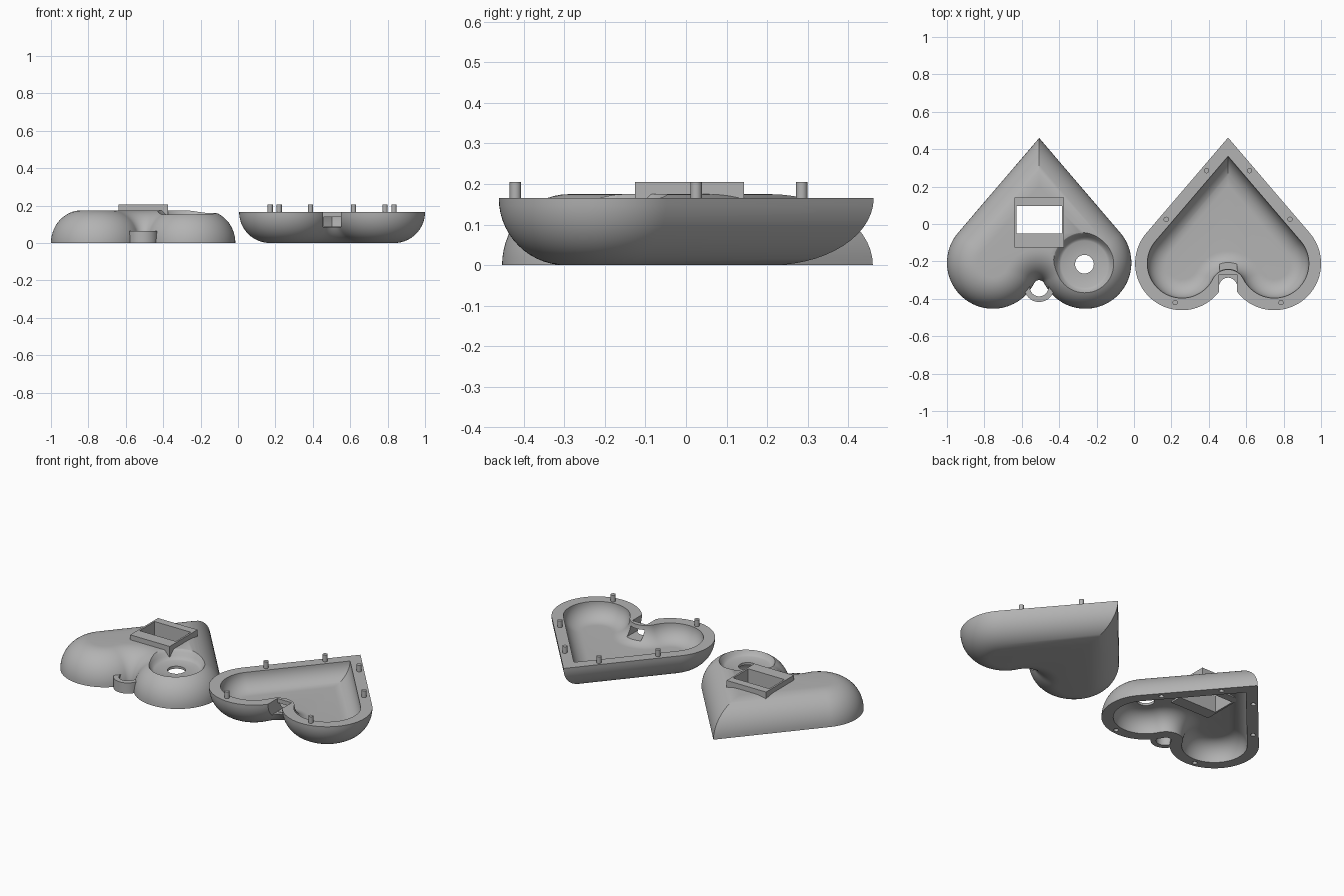
import bpy, bmesh, math
from math import sin, cos, pi, sqrt
from mathutils import Matrix, Vector

if "Cube" in bpy.data.objects:
    bpy.data.objects.remove(bpy.data.objects["Cube"], do_unlink=True)

grey = bpy.data.materials.new("plain_grey")
grey.use_nodes = True
grey.diffuse_color = (0.45, 0.45, 0.45, 1)
grey.node_tree.nodes["Principled BSDF"].inputs["Base Color"].default_value = (0.45, 0.45, 0.45, 1)

TIP, LOBE, R, NOTCH = 0.46, Vector((0.247, -0.207)), 0.246, 0.03
WALL, ROUND = 0.065, 0.165
LEFT_X, RIGHT_X = -0.507, 0.503


def finish(name, bm):
    bmesh.ops.recalc_face_normals(bm, faces=bm.faces)
    mesh = bpy.data.meshes.new(name)
    bm.to_mesh(mesh)
    bm.free()
    ob = bpy.data.objects.new(name, mesh)
    bpy.context.collection.objects.link(ob)
    mesh.materials.append(grey)
    return ob


def box(name, x, y, z):
    bm = bmesh.new()
    size = [b - a for a, b in (x, y, z)]
    mid = [(a + b) / 2 for a, b in (x, y, z)]
    bmesh.ops.create_cube(bm, size=1, matrix=Matrix.Translation(mid) @ Matrix.Diagonal((*size, 1)))
    return finish(name, bm)


def lathe(name, profile, x, y, steps=48, sweep=2 * pi, start=0.0, closed=False):
    """Turn (radius, height) points about a vertical axis at x, y."""
    bm = bmesh.new()
    full = abs(sweep - 2 * pi) < 1e-6
    count = steps if full else steps + 1
    rings = []
    for i in range(count):
        a = start + sweep * i / steps
        rings.append([bm.verts.new((x + r * cos(a), y + r * sin(a), z)) for r, z in profile])
    n = len(profile)
    for i in range(steps):
        a, b = rings[i], rings[(i + 1) % count]
        for j in range(n if closed else n - 1):
            k = (j + 1) % n
            bm.faces.new((a[j], a[k], b[k], b[j]))
    if closed and not full:
        bm.faces.new(rings[0])
        bm.faces.new(rings[-1])
    if not closed:
        bm.faces.new([r[0] for r in rings])
        bm.faces.new([r[-1] for r in rings])
    return finish(name, bm)


def rod(name, x, y, r, z0, z1, steps=20):
    return lathe(name, [(r, z0), (r, z1)], x, y, steps)


def cut(ob, cutter):
    cutter.hide_render = True
    mod = ob.modifiers.new("cut", 'BOOLEAN')
    mod.operation, mod.solver, mod.object = 'DIFFERENCE', 'EXACT', cutter
    bpy.ops.object.select_all(action='DESELECT')
    bpy.context.view_layer.objects.active = ob
    ob.select_set(True)
    bpy.ops.object.modifier_apply(modifier=mod.name)
    bpy.data.objects.remove(cutter, do_unlink=True)


def smooth(ob):
    bpy.ops.object.select_all(action='DESELECT')
    bpy.context.view_layer.objects.active = ob
    ob.select_set(True)
    bpy.ops.object.shade_smooth_by_angle(angle=math.radians(32))


def heart_outline():
    """Points and inward steps, clockwise from the tip."""
    drop = TIP - LOBE.y
    a = math.atan(LOBE.x / drop) + math.asin(R / math.hypot(LOBE.x, drop))
    dy = sqrt((R + NOTCH) ** 2 - LOBE.x ** 2)
    meet = math.atan2(dy, LOBE.x)
    half = []
    for i in range(49):
        t = a + (meet - pi - a) * i / 48
        n = Vector((cos(t), sin(t)))
        half.append((LOBE + n * R, -n))
    for i in range(1, 11):
        t = meet + (pi / 2 - meet) * i / 10
        n = Vector((cos(t), sin(t)))
        half.append((Vector((0, LOBE.y - dy)) + n * NOTCH, n))
    mirrored = [(Vector((-p.x, p.y)), Vector((-n.x, n.y))) for p, n in reversed(half[:-1])]
    return [(Vector((0, TIP)), Vector((0, -1 / sin(a))))] + half + mirrored


def heart_shell(name, cx, cy, height, bowl, grow=0.0, steps=14):
    """Hollow half heart with a rounded edge; a bowl is open upwards."""
    outline = heart_outline()
    levels = []
    inner_r = ROUND - WALL
    for i in range(steps + 1):
        t = pi / 2 * (1 - i / steps)
        levels.append((WALL + inner_r * (1 - cos(t)), (height - WALL) * sin(t)))
    for i in range(steps + 1):
        t = pi / 2 * i / steps
        levels.append((ROUND * (1 - cos(t)), height * sin(t)))
    bm = bmesh.new()
    rings = []
    for d, h in levels:
        z = height - h if bowl else h
        pts = [p + n * (d - grow) for p, n in outline]
        rings.append([bm.verts.new((cx + p.x, cy + p.y, z)) for p in pts])
    for a, b in zip(rings, rings[1:]):
        for i in range(len(a)):
            j = (i + 1) % len(a)
            bm.faces.new((a[i], a[j], b[j], b[i]))
    bm.faces.new(rings[0])
    bm.faces.new(rings[-1])
    return finish(name, bm)


PEGS = [(s * x, y) for x, y in ((0.115, 0.285), (0.331, 0.025), (0.283, -0.42)) for s in (-1, 1)]

# Cover: domed half with sunken button lobe, window and peg sockets
cover = heart_shell("cover_shell", LEFT_X, 0, 0.175, False)
bx, by = -0.265, -0.215
dish = [(0.001, 0.125), (0.125, 0.125)]
dish += [(0.125 + 0.055 * t, 0.125 + 0.055 * t * t * (3 - 2 * t)) for t in (0.2, 0.4, 0.6, 0.8, 1)]
dish += [(0.18, 0.3), (0.001, 0.3)]
cut(cover, lathe("dish_cutter", dish, bx, by))
cut(cover, rod("button_cutter", bx, by, 0.05, -0.1, 0.3, 40))
wx, wy = (LEFT_X - 0.122, LEFT_X + 0.122), (-0.05, 0.095)
cut(cover, box("window_cutter", wx, wy, (0.05, 0.3)))
for x, y in PEGS:
    cut(cover, rod("socket_cutter", LEFT_X + x, y, 0.014, -0.05, 0.045))
smooth(cover)

# Window frame standing through the cover
frame = box("window_frame", (LEFT_X - 0.133, LEFT_X + 0.133), (-0.125, 0.143), (0.1, 0.205))
cut(frame, box("frame_cutter", wx, wy, (0, 0.4)))

# Half-ring strap loop in the cleft
loop = lathe("strap_loop", [(0.05, 0), (0.08, 0), (0.08, 0.065), (0.05, 0.065)],
             LEFT_X, -0.337, 28, 1.16 * pi, 0.92 * pi, True)
smooth(loop)

# Base: bowl half with a slot for the loop and a cord opening
base = heart_shell("base_shell", RIGHT_X, -0.004, 0.165, True, 0.004)
cut(base, box("slot_cutter", (RIGHT_X - 0.048, RIGHT_X + 0.048), (-0.5, -0.27), (0.085, 0.3)))
cut(base, box("cord_cutter", (RIGHT_X - 0.047, RIGHT_X + 0.047), (-0.35, -0.18), (0.087, 0.14)))
smooth(base)

# Locating pegs on the base rim
for i, (x, y) in enumerate(PEGS):
    smooth(rod(f"peg_{i + 1}", RIGHT_X + x, y, 0.014, 0.13, 0.205))
